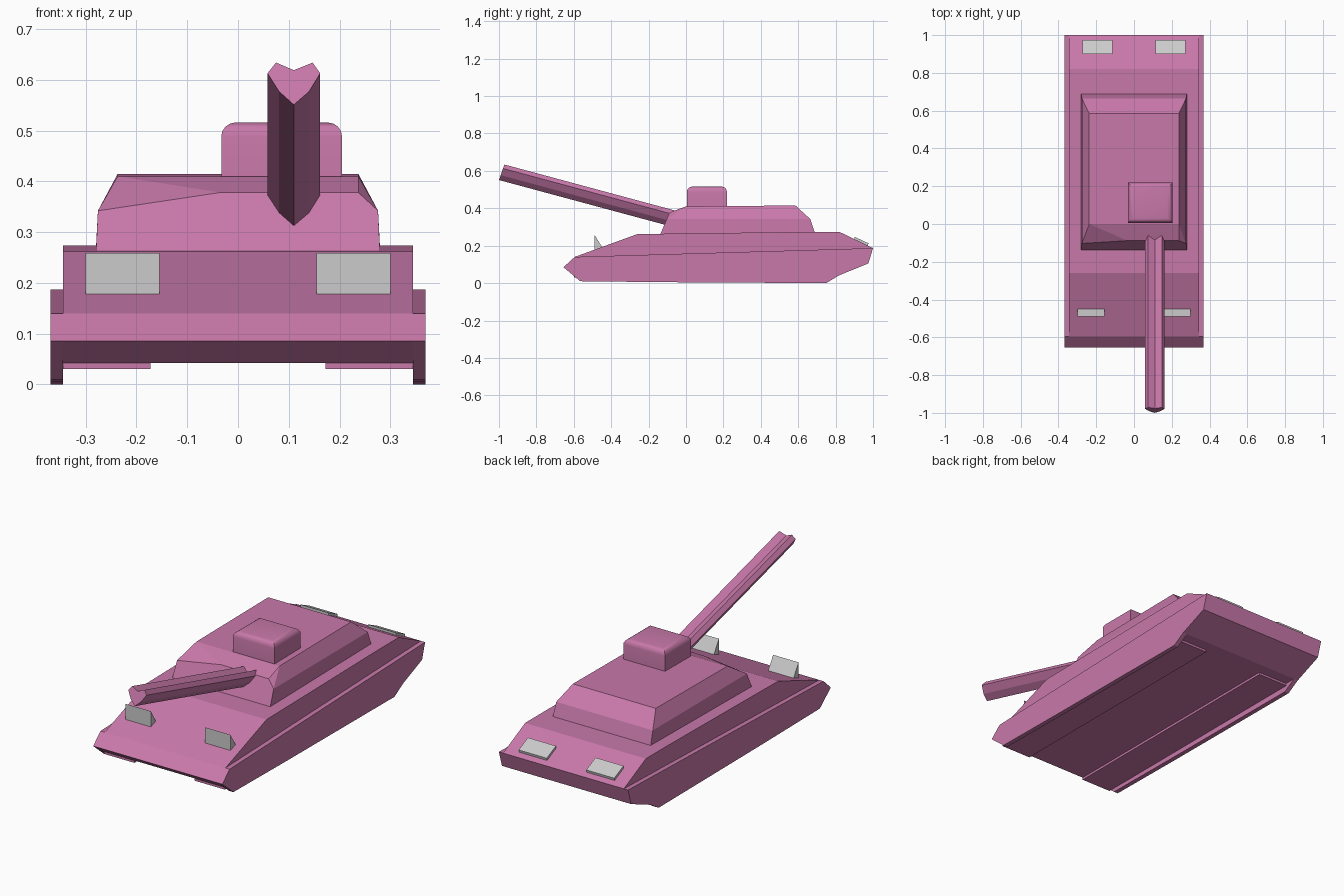
import bpy, bmesh
from mathutils import Vector

if "Cube" in bpy.data.objects:
    bpy.data.objects.remove(bpy.data.objects["Cube"])

pink = bpy.data.materials.new("pink_paint")
pink.diffuse_color = (0.58, 0.19, 0.40, 1)
pink.use_nodes = True
pink.node_tree.nodes["Principled BSDF"].inputs["Base Color"].default_value = pink.diffuse_color


def finish(name, bm, mat=pink):
    bmesh.ops.recalc_face_normals(bm, faces=bm.faces)
    me = bpy.data.meshes.new(name)
    bm.to_mesh(me)
    bm.free()
    if mat:
        me.materials.append(mat)
    ob = bpy.data.objects.new(name, me)
    bpy.context.collection.objects.link(ob)
    return ob


def sweep(name, points, offset, mat=pink):
    """Extrude a closed polygon along an offset vector."""
    bm = bmesh.new()
    a = [bm.verts.new(p) for p in points]
    b = [bm.verts.new(Vector(p) + Vector(offset)) for p in points]
    bm.faces.new(a)
    bm.faces.new(b[::-1])
    n = len(a)
    for i in range(n):
        j = (i + 1) % n
        bm.faces.new((a[i], a[j], b[j], b[i]))
    return finish(name, bm, mat)


def side_profile(name, yz, x0, x1, mat=pink):
    return sweep(name, [(x0, y, z) for y, z in yz], (x1 - x0, 0, 0), mat)


# Main hull
side_profile("hull", [(-0.60, 0.042), (-0.655, 0.085), (-0.595, 0.14), (-0.26, 0.262),
                      (0.66, 0.274), (0.82, 0.274), (1.0, 0.187), (0.975, 0.105),
                      (0.82, 0.042)], -0.345, 0.345)

# Skirts, track strips, front blocks, rear plates
skirt = [(-0.565, 0.01), (-0.655, 0.085), (-0.595, 0.14), (1.0, 0.187),
         (0.975, 0.105), (0.82, 0.042), (0.75, 0.0), (-0.12, 0.005)]
track = [(-0.60, 0.03), (-0.60, 0.06), (0.76, 0.06), (0.76, 0.03)]
block = [(-0.49, 0.165), (-0.49, 0.259), (-0.447, 0.19), (-0.447, 0.175)]
plate = [(0.90, 0.225), (0.90, 0.248), (0.975, 0.213), (0.97, 0.19)]
for s, side in ((1, "right"), (-1, "left")):
    side_profile("skirt_" + side, skirt, s * 0.345, s * 0.369)
    side_profile("track_strip_" + side, track, s * 0.172, s * 0.345)
    side_profile("front_block_" + side, block, s * 0.155, s * 0.30, None)
    side_profile("rear_plate_" + side, plate, s * 0.113, s * 0.273, None)

# Turret: faceted shell with a lopsided front plate
bm = bmesh.new()
for s in (-1, 1):
    for x, y, z in ((0.28, -0.14, 0.255), (0.28, 0.69, 0.265), (0.276, -0.103, 0.342),
                    (0.276, 0.665, 0.342), (0.237, 0.0, 0.41), (0.237, 0.585, 0.415)):
        bm.verts.new((s * x, y, z))
for x in (-0.035, 0.237):
    bm.verts.new((x, -0.088, 0.378))
bmesh.ops.convex_hull(bm, input=bm.verts[:])
bmesh.ops.dissolve_limit(bm, angle_limit=0.05, verts=bm.verts[:], edges=bm.edges[:])
finish("turret", bm)

# Hatch with rounded upper rim
bm = bmesh.new()
bmesh.ops.create_cube(bm, size=1)
for v in bm.verts:
    v.co = (0.086 + v.co.x * 0.238, 0.112 + v.co.y * 0.214, 0.448 + v.co.z * 0.136)
rim = [e for e in bm.edges if all(v.co.z > 0.5 for v in e.verts)]
bmesh.ops.bevel(bm, geom=rim, offset=0.028, segments=4, profile=0.5, affect='EDGES')
hatch = finish("hatch", bm)
bpy.context.view_layer.objects.active = hatch
hatch.select_set(True)
bpy.ops.object.shade_smooth_by_angle()

# Gun barrel: notched section swept back into the turret
section = [(0.058, 0.613), (0.075, 0.634), (0.11, 0.619), (0.147, 0.634),
           (0.162, 0.613), (0.140, 0.577), (0.11, 0.551), (0.081, 0.577)]
sweep("gun_barrel", [(x, -1.0 + (z - 0.551) * 0.35, z) for x, z in section],
      (0, 0.935, -0.252))
